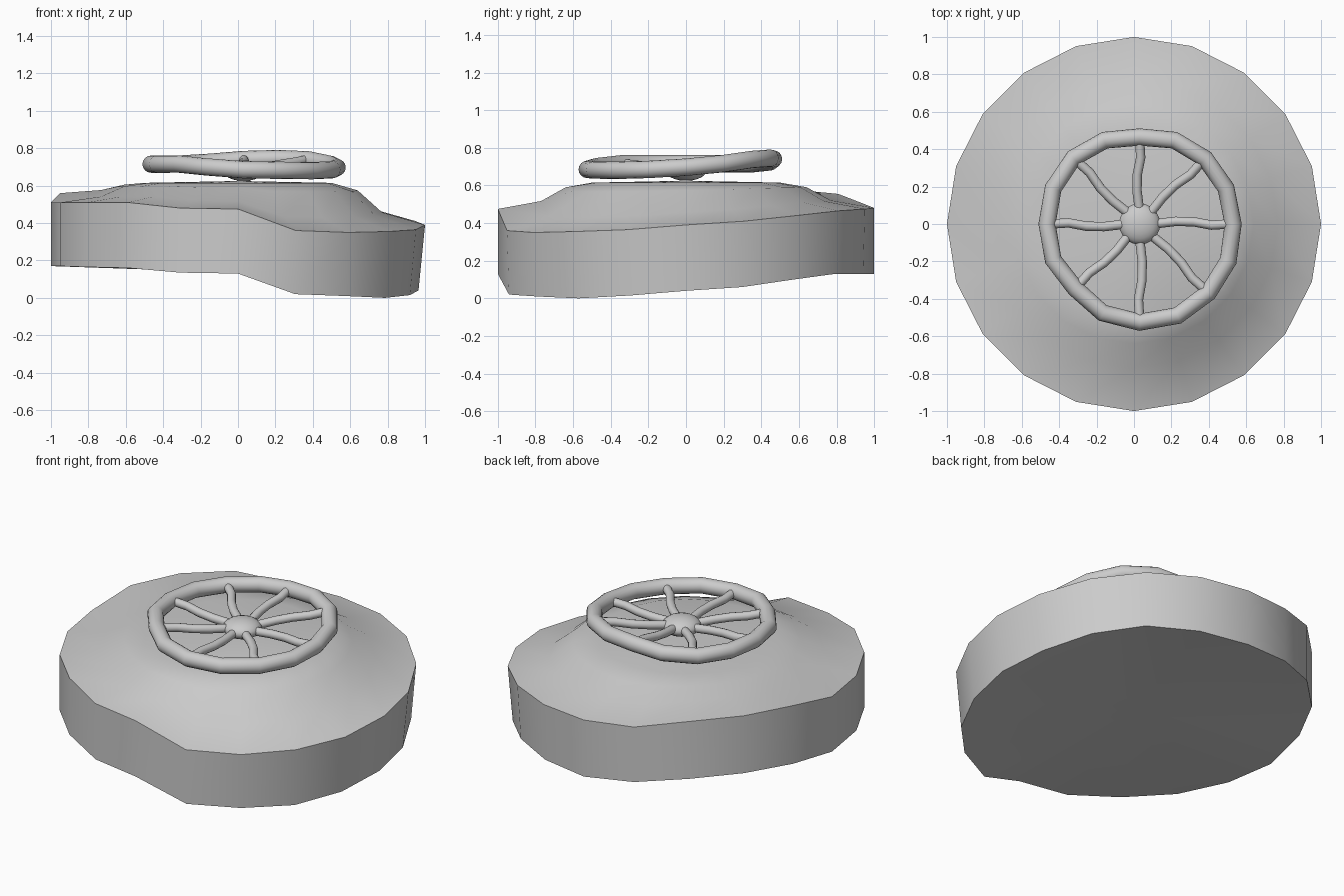
import bpy, bmesh, math
from mathutils import Vector

if "Cube" in bpy.data.objects:
    bpy.data.objects.remove(bpy.data.objects["Cube"])


def add_mesh(name, bm, angle):
    bmesh.ops.recalc_face_normals(bm, faces=bm.faces)
    mesh = bpy.data.meshes.new(name)
    bm.to_mesh(mesh)
    bm.free()
    ob = bpy.data.objects.new(name, mesh)
    bpy.context.collection.objects.link(ob)
    bpy.ops.object.select_all(action='DESELECT')
    ob.select_set(True)
    bpy.context.view_layer.objects.active = ob
    bpy.ops.object.shade_smooth_by_angle(angle=math.radians(angle))
    return ob


def bridge(bm, a, b):
    n = len(a)
    for i in range(n):
        bm.faces.new((a[i], a[(i + 1) % n], b[(i + 1) % n], b[i]))


def tube(name, pts, r, closed=False, sides=12):
    bm = bmesh.new()
    n = len(pts)
    up = Vector((0, 0, 1))
    rings = []
    for i, p in enumerate(pts):
        if closed:
            t = pts[(i + 1) % n] - pts[i - 1]
        else:
            t = pts[min(i + 1, n - 1)] - pts[max(i - 1, 0)]
        side = t.cross(up).normalized()
        nor = side.cross(t).normalized()
        rings.append([bm.verts.new(p + r * (math.cos(a) * side + math.sin(a) * nor))
                      for a in (2 * math.pi * k / sides for k in range(sides))])
    for a, b in zip(rings, rings[1:]):
        bridge(bm, a, b)
    if closed:
        bridge(bm, rings[-1], rings[0])
    else:
        bm.faces.new(rings[0])
        bm.faces.new(rings[-1])
    return add_mesh(name, bm, 50)


# Twenty-sided uneven body: heights of the upper and lower edge, counter-clockwise from +x
top = [.39, .41, .44, .465, .475, .48, .50, .555, .565, .56,
       .51, .51, .51, .51, .48, .475, .36, .35, .355, .365]
low = [.04, .06, .10, .13, .13, .13, .16, .20, .21, .20,
       .17, .17, .165, .16, .135, .13, .02, .01, 0, .015]
N = len(top)
bm = bmesh.new()


def body_ring(radius, heights, taper=0):
    out = []
    for i, z in enumerate(heights):
        a = 2 * math.pi * i / N
        r = radius - taper * max(0, math.cos(a))
        out.append(bm.verts.new((r * math.cos(a), r * math.sin(a), z)))
    return out


rings = [body_ring(1, low, .035), body_ring(1, top)]
for radius, blend in ((.77, .3), (.64, .82), (.5, 1)):
    rings.append(body_ring(radius, [z + blend * (.615 - z) for z in top]))
for a, b in zip(rings, rings[1:]):
    bridge(bm, a, b)
for ring, z in ((rings[0], .135), (rings[-1], .625)):
    c = bm.verts.new((0, 0, z))
    for i in range(N):
        bm.faces.new((ring[i], ring[(i + 1) % N], c))
add_mesh("body", bm, 40)

# Wavy wheel rim
CX = .03
radii = [.50, .50, .495, .485, .465, .485, .50, .50,
         .495, .50, .487, .515, .525, .53, .52, .513]
zs = [.697, .715, .738, .745, .74, .725, .715, .715,
      .715, .715, .715, .70, .685, .682, .68, .685]
pts = [Vector((CX + r * math.cos(i * math.pi / 8), r * math.sin(i * math.pi / 8), z))
       for i, (r, z) in enumerate(zip(radii, zs))]
tube("wheel_rim", pts, .046, closed=True, sides=16)

# Eight slightly bent spokes
for k in range(8):
    a = k * math.pi / 4
    d = Vector((math.cos(a), math.sin(a), 0))
    s = Vector((-d.y, d.x, 0))
    end, zr = radii[2 * k] - .02, zs[2 * k]
    path = []
    for t, bend in ((.15, 0), (.4, .014), (.6, .012), (.8, -.006), (1, 0)):
        p = d * end * t + s * bend
        path.append(Vector((CX + p.x, p.y, .675 + (zr - .675) * t)))
    tube(f"spoke_{k + 1}", path, .025)

# Flattened hub and short stem
bm = bmesh.new()
bmesh.ops.create_uvsphere(bm, u_segments=20, v_segments=12, radius=1)
for v in bm.verts:
    v.co = Vector((CX + .11 * v.co.x, .11 * v.co.y, .68 + .055 * v.co.z))
add_mesh("hub", bm, 50)
bpy.ops.mesh.primitive_cylinder_add(vertices=16, radius=.035, depth=.1, location=(CX, 0, .64))
bpy.context.object.name = "stem"
bpy.ops.object.shade_smooth_by_angle()
